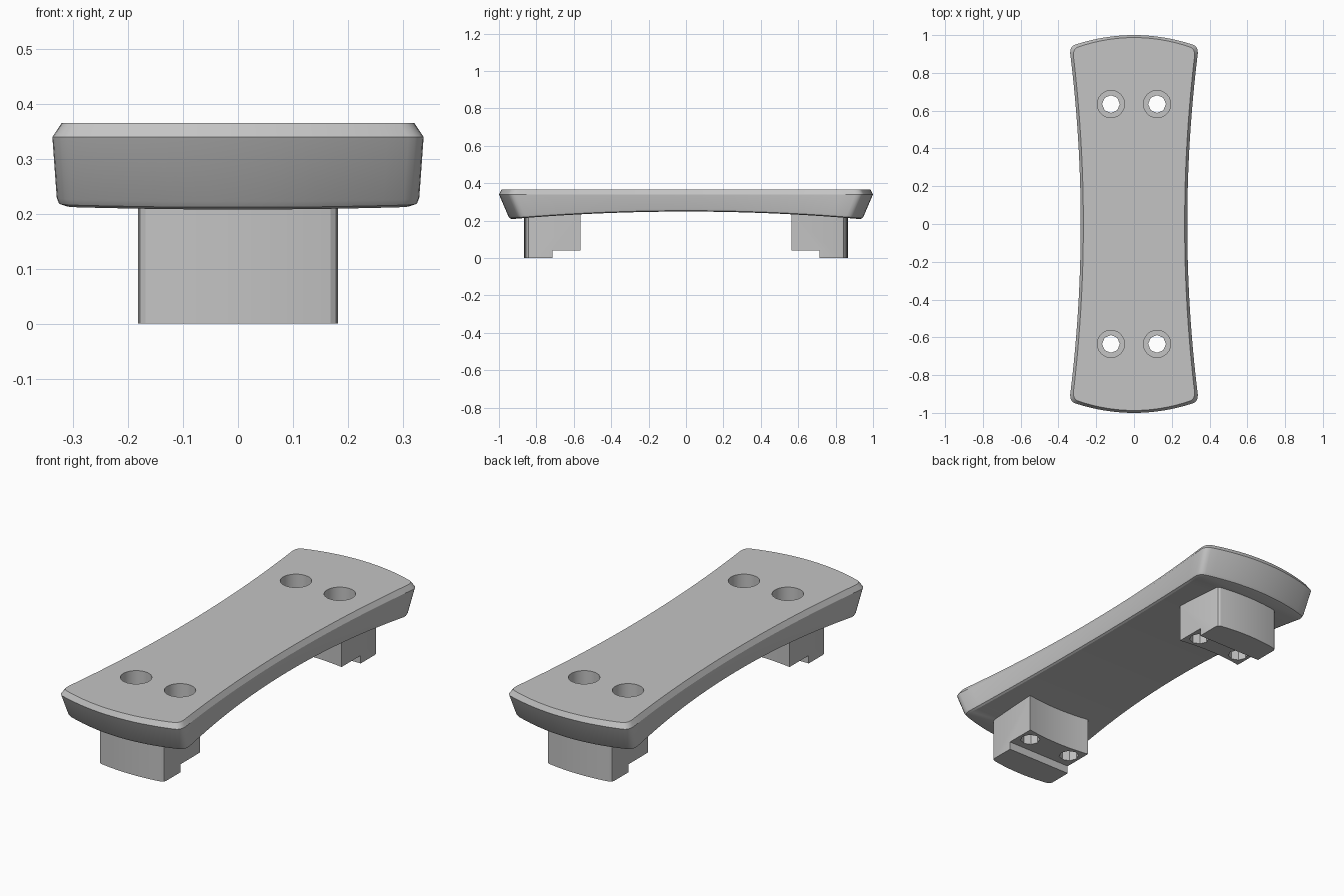
import bpy, bmesh, math

if "Cube" in bpy.data.objects:
    bpy.data.objects.remove(bpy.data.objects["Cube"])

metal = bpy.data.materials.new("satin grey")
metal.diffuse_color = (0.55, 0.55, 0.55, 1)
metal.use_nodes = True
metal.node_tree.nodes["Principled BSDF"].inputs["Base Color"].default_value = metal.diffuse_color

W, E = 0.34, 1.0            # half width at the ends, half length
HOLES = [(sx * 0.122, sy * 0.635) for sx in (-1, 1) for sy in (-1, 1)]


def make(name, bm):
    bmesh.ops.recalc_face_normals(bm, faces=bm.faces)
    me = bpy.data.meshes.new(name)
    bm.to_mesh(me)
    bm.free()
    ob = bpy.data.objects.new(name, me)
    bpy.context.collection.objects.link(ob)
    me.materials.append(metal)
    return ob


def cut(ob, cutter):
    """Subtract the cutter from the object and throw the cutter away."""
    cutter.hide_render = True
    bpy.context.view_layer.objects.active = ob
    mod = ob.modifiers.new("cut", 'BOOLEAN')
    mod.operation, mod.solver, mod.object = 'DIFFERENCE', 'EXACT', cutter
    bpy.ops.object.modifier_apply(modifier=mod.name)
    bpy.data.objects.remove(cutter)


def cylinder(x, y, z0, z1, r, n):
    bpy.ops.mesh.primitive_cylinder_add(vertices=n, radius=r, depth=z1 - z0,
                                        location=(x, y, (z0 + z1) / 2))
    ob = bpy.context.object
    ob.data.materials.append(metal)
    return ob


def smooth(ob, angle):
    bpy.ops.object.select_all(action='DESELECT')
    ob.select_set(True)
    bpy.context.view_layer.objects.active = ob
    bpy.ops.object.shade_smooth_by_angle(angle=math.radians(angle))


# Right half of the waisted outline, from front centre round to back centre
def half_outline():
    quarter = []
    for i in range(9):                                   # bowed end
        x = 0.31 * i / 8
        quarter.append((x, E - 0.05 * (x / 0.31) ** 2))
    a, c, b = quarter[-1], (0.338, 0.942), (0.338, 0.905)
    for i in range(1, 4):                                # rounded corner
        t = i / 4
        quarter.append(tuple((1 - t) ** 2 * a[k] + 2 * t * (1 - t) * c[k] + t * t * b[k]
                             for k in (0, 1)))
    for i in range(13):                                  # concave side
        y = 0.905 * (1 - i / 12)
        quarter.append((0.282 + 0.056 * (y / 0.905) ** 2, y))
    return [(x, -y) for x, y in quarter] + [(x, y) for x, y in reversed(quarter[:-1])]


def arch(y):
    return 0.207 + 0.041 * (1 - min(1, (y / 0.94) ** 2))


# Plate: rings of (side inset, end inset, height rule) lofted together
half = half_outline()
n = len(half)
levels = [(0.017, 0.013, lambda y: 0.365),
          (0.000, 0.000, lambda y: 0.340),
          (0.008, 0.050, lambda y: arch(y) + 0.016),
          (0.012, 0.058, lambda y: arch(y) + 0.005),
          (0.024, 0.070, arch)]
bm = bmesh.new()
rings = []
for side, end, height in levels:
    pts = [(x * (W - side) / W, y * (E - end) / E) for x, y in half]
    loop = pts + [(-x, y) for x, y in reversed(pts[1:-1])]
    rings.append([bm.verts.new((x, y, height(y))) for x, y in loop])
m = len(rings[0])
for r0, r1 in zip(rings, rings[1:]):
    for i in range(m):
        bm.faces.new((r0[i], r0[(i + 1) % m], r1[(i + 1) % m], r1[i]))
bm.faces.new(rings[0])
under = rings[-1]
for i in range(n - 1):                                   # arched underside strips
    quad = [under[i], under[i + 1], under[m - i - 1], under[(m - i) % m]]
    bm.faces.new(list(dict.fromkeys(quad)))
plate = make("handle_plate", bm)
for x, y in HOLES:
    cut(plate, cylinder(x, y, 0.25, 0.5, 0.072, 32))     # counterbore
    cut(plate, cylinder(x, y, 0.1, 0.4, 0.047, 8))       # bolt hole
smooth(plate, 25)

# Feet: bowed outside, hollowed inside, stepped underneath
for s, name in ((-1, "front_foot"), (1, "back_foot")):
    xs = [0.168 * (i / 5 - 1) for i in range(11)]
    outer = [(x, 0.865 - 0.015 * (x / 0.168) ** 2) for x in xs]
    inner = [(x * 1.083, 0.578 - 0.015 * (x / 0.168) ** 2) for x in reversed(xs)]
    prof = outer + [(0.178, 0.843), (0.182, 0.83)] + inner + [(-0.182, 0.83), (-0.178, 0.843)]
    bm = bmesh.new()
    face = bm.faces.new([bm.verts.new((x, s * y, 0)) for x, y in prof])
    ext = bmesh.ops.extrude_face_region(bm, geom=[face])
    bmesh.ops.translate(bm, vec=(0, 0, 0.232),
                        verts=[v for v in ext["geom"] if isinstance(v, bmesh.types.BMVert)])
    foot = make(name, bm)
    bpy.ops.mesh.primitive_cube_add(size=1, location=(0, s * 0.615, -0.06))
    step = bpy.context.object
    step.scale = (1, 0.2, 0.2)
    step.data.materials.append(metal)
    bpy.context.view_layer.update()
    cut(foot, step)
    for x, y in HOLES:
        if y * s > 0:
            cut(foot, cylinder(x, y, -0.1, 0.4, 0.047, 8))
    smooth(foot, 25)
